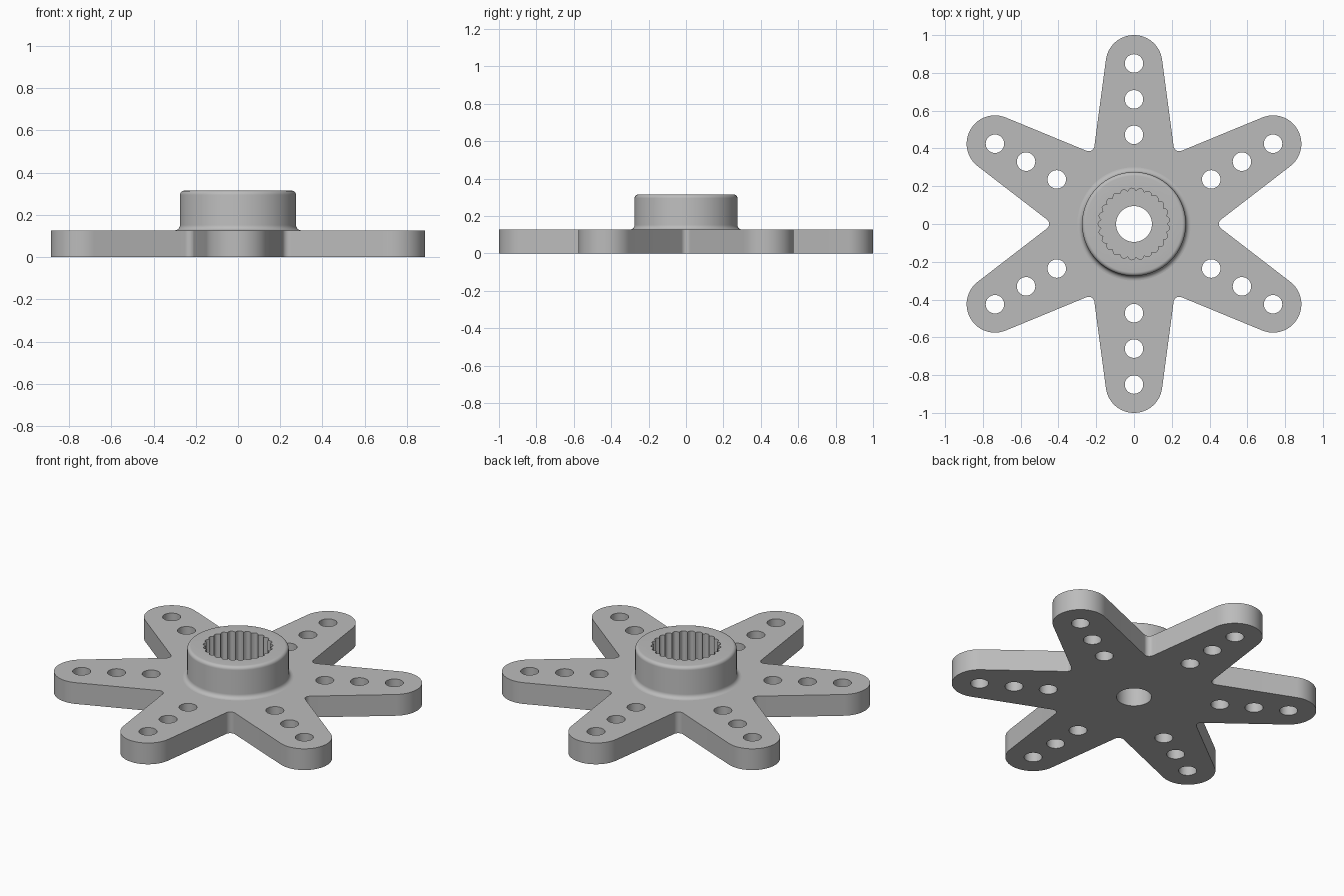
import bpy, bmesh, math
from mathutils import Vector

cube = bpy.data.objects.get("Cube")
if cube:
    bpy.data.objects.remove(cube, do_unlink=True)

ARMS, PLATE_H, TIP_R, TIP_AT = 6, 0.127, 0.15, 0.85
NOTCH_R, TAPER = 0.03, math.radians(7.6)
HUB_R, HUB_TOP, TEETH, STEPS = 0.275, 0.315, 25, 8

grey = bpy.data.materials.new("grey plastic")
grey.use_nodes = True
colour = (0.5, 0.5, 0.5, 1)
grey.diffuse_color = colour
grey.node_tree.nodes["Principled BSDF"].inputs["Base Color"].default_value = colour


def arc(centre, radius, start, end, count):
    """Points along an arc in the xy plane."""
    angles = [start + (end - start) * i / count for i in range(count + 1)]
    return [Vector((centre[0] + radius * math.cos(a),
                    centre[1] + radius * math.sin(a))) for a in angles]


def polar(radius, angle):
    return Vector((radius * math.cos(angle), radius * math.sin(angle)))


def finish(name, mesh):
    obj = bpy.data.objects.new(name, mesh)
    bpy.context.collection.objects.link(obj)
    mesh.materials.clear()
    mesh.materials.append(grey)
    bpy.ops.object.select_all(action='DESELECT')
    obj.select_set(True)
    bpy.context.view_layer.objects.active = obj
    bpy.ops.object.shade_smooth_by_angle(angle=math.radians(30))
    return obj


# Star outline: rounded arm tips joined by small filleted notches
outline, holes = [], [arc((0, 0), 0.095, 0, math.tau, 48)[:-1]]
half = math.pi / ARMS
sweep = math.pi / 2 + TAPER
spread = half + TAPER
# distance of the unrounded notch corner, then of its fillet centre
corner = (TIP_AT * math.sin(spread - half) + TIP_R) / math.sin(spread)
notch_at = corner + NOTCH_R / math.sin(spread)
for k in range(ARMS):
    a = math.pi / 2 + k * 2 * half
    outline += arc(polar(TIP_AT, a), TIP_R, a - sweep + 2 * TAPER,
                   a + sweep - 2 * TAPER, 28)
    n = a + half
    turn = math.pi / 2 - spread
    outline += arc(polar(notch_at, n), NOTCH_R, n + math.pi + turn,
                   n + math.pi - turn, 8)
    for r in (0.472, 0.66, 0.85):
        holes.append(arc(polar(r, a), 0.049, 0, math.tau, 32)[:-1])

# Plate: filled outline with holes, extruded
curve = bpy.data.curves.new("plate_outline", 'CURVE')
curve.dimensions = '2D'
curve.fill_mode = 'BOTH'
curve.extrude = PLATE_H / 2
for loop in [outline] + holes:
    spline = curve.splines.new('POLY')
    spline.points.add(len(loop) - 1)
    for point, p in zip(spline.points, loop):
        point.co = (p.x, p.y, 0, 1)
    spline.use_cyclic_u = True
helper = bpy.data.objects.new("plate_outline", curve)
bpy.context.collection.objects.link(helper)
graph = bpy.context.evaluated_depsgraph_get()
mesh = bpy.data.meshes.new_from_object(helper.evaluated_get(graph))
bpy.data.objects.remove(helper, do_unlink=True)
bm = bmesh.new()
bm.from_mesh(mesh)
bmesh.ops.remove_doubles(bm, verts=bm.verts, dist=0.0001)
bmesh.ops.recalc_face_normals(bm, faces=bm.faces)
bmesh.ops.translate(bm, verts=bm.verts, vec=(0, 0, PLATE_H / 2))
bm.to_mesh(mesh)
bm.free()
finish("star_plate", mesh)

# Hub: outer wall with foot fillet and rounded rim, then the toothed socket
foot, rim = 0.025, 0.02
profile = [(p.x, p.y) for p in arc((HUB_R + foot, PLATE_H + foot), foot,
                                   -math.pi / 2, -math.pi, 6)]
profile += [(p.x, p.y) for p in arc((HUB_R - rim, HUB_TOP - rim), rim,
                                    0, math.pi / 2, 6)]
count = TEETH * STEPS
rings = [[(r, z)] * count for r, z in profile]
socket = [0.174 + 0.016 * math.sin(math.pi * (i % STEPS) / STEPS)
          for i in range(count)]
rings += [[(r, z) for r in socket] for z in (HUB_TOP, PLATE_H)]

bm = bmesh.new()
loops = []
for ring in rings:
    loops.append([bm.verts.new((*polar(r, math.tau * i / count), z))
                  for i, (r, z) in enumerate(ring)])
for low, high in zip(loops, loops[1:]):
    for i in range(count):
        j = (i + 1) % count
        bm.faces.new((low[i], low[j], high[j], high[i]))
mesh = bpy.data.meshes.new("hub")
bm.to_mesh(mesh)
bm.free()
finish("toothed_hub", mesh)
